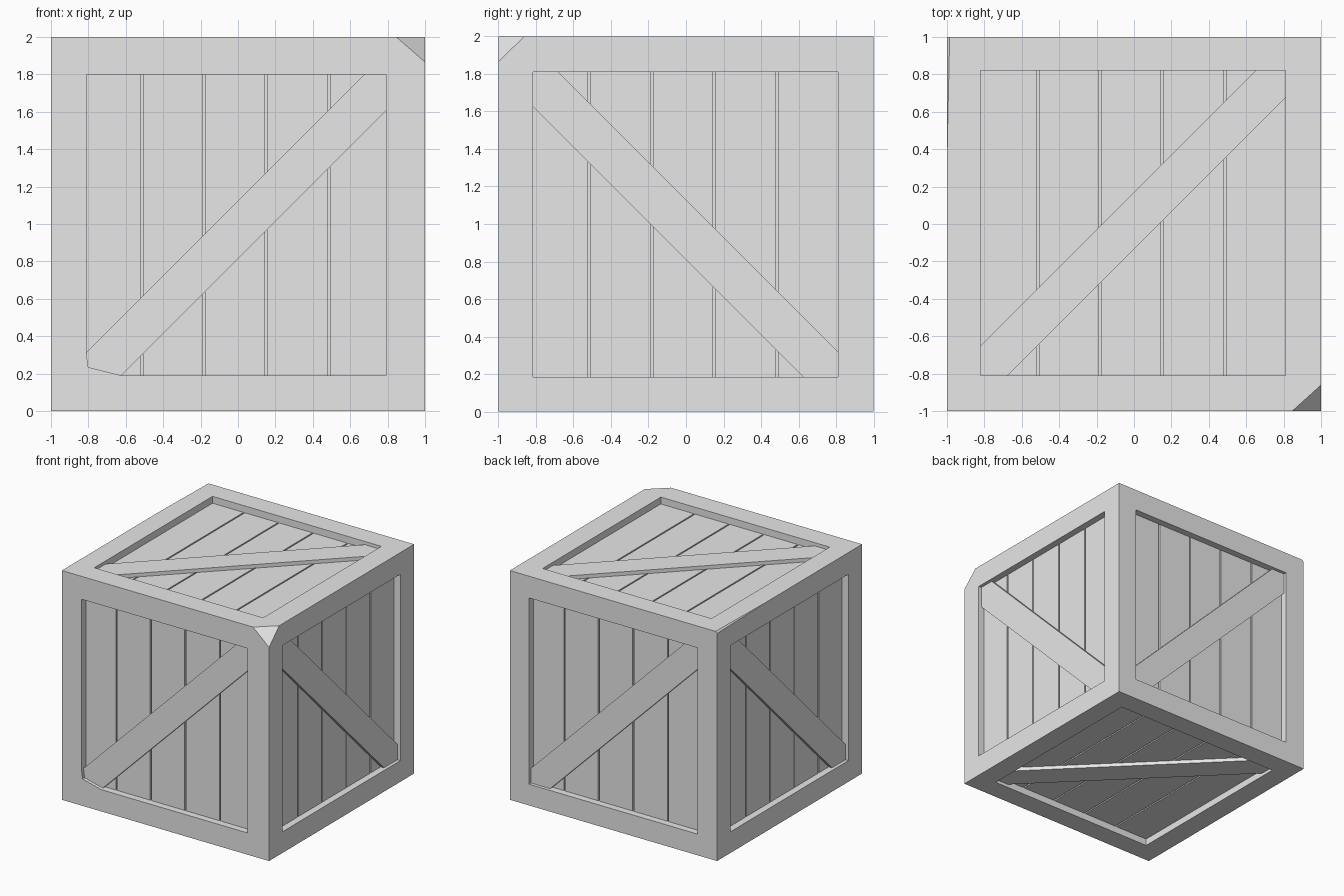
import bpy, bmesh
from mathutils import Matrix, Vector

if "Cube" in bpy.data.objects:
    bpy.data.objects.remove(bpy.data.objects["Cube"], do_unlink=True)

wood = bpy.data.materials.new("grey_wood")
wood.use_nodes = True
grey = (0.8, 0.8, 0.8, 1)
wood.diffuse_color = grey
wood.node_tree.nodes["Principled BSDF"].inputs["Base Color"].default_value = grey

FLOOR, PLANK, BRACE = 0.915, 0.94, 0.972   # distances from the crate centre
SEAMS = (-0.515, -0.183, 0.15, 0.485)
GAP = 0.006
X, Y, Z = Vector((1, 0, 0)), Vector((0, 1, 0)), Vector((0, 0, 1))

# name: (right axis, up axis, opening u0 u1 v0 v1, brace slope, brace band)
SIDES = {
    "front":  (X, Z, (-0.81, 0.79, -0.81, 0.80), 1, (-0.185, 0.125)),
    "left":   (Y, Z, (-0.815, 0.81, -0.815, 0.81), -1, (-0.19, 0.13)),
    "back":   (-X, Z, (-0.815, 0.81, -0.815, 0.81), 1, (-0.185, 0.13)),
    "right":  (-Y, Z, (-0.815, 0.81, -0.815, 0.81), -1, (-0.19, 0.13)),
    "top":    (X, Y, (-0.82, 0.81, -0.81, 0.82), 1, (-0.135, 0.17)),
    "bottom": (-X, Y, (-0.815, 0.815, -0.815, 0.815), 1, (-0.13, 0.18)),
}


def side_matrix(u, v):
    """Columns are the right, up and outward axes of a side."""
    m = Matrix((u, v, u.cross(v))).transposed().to_4x4()
    return Matrix.Translation(Z) @ m


def add_prism(bm, outline, low, high):
    """Extrude a 2D outline between two depths."""
    base = bm.faces.new([bm.verts.new((u, v, low)) for u, v in outline])
    top = bmesh.ops.extrude_face_region(bm, geom=[base])["geom"]
    for e in top:
        if isinstance(e, bmesh.types.BMVert):
            e.co.z = high


def finish(bm, name, matrix=None):
    if matrix:
        bm.transform(matrix)
    bmesh.ops.recalc_face_normals(bm, faces=bm.faces[:])
    mesh = bpy.data.meshes.new(name)
    bm.to_mesh(mesh)
    bm.free()
    mesh.materials.append(wood)
    obj = bpy.data.objects.new(name, mesh)
    bpy.context.collection.objects.link(obj)
    return obj


# Frame: a cube with each face inset and pushed in to form the panel recess
bm = bmesh.new()
bmesh.ops.create_cube(bm, size=2, matrix=Matrix.Translation(Z))
bm.normal_update()
sides = list(bm.faces)
for face in sides:
    normal = face.normal.copy()
    u, v, opening = next(s[:3] for s in SIDES.values()
                         if s[0].cross(s[1]).dot(normal) > 0.9)
    bmesh.ops.inset_individual(bm, faces=[face], thickness=0.19)
    m = side_matrix(u, v)
    for vert in face.verts:
        p = m.inverted() @ vert.co
        p.x = opening[1] if p.x > 0 else opening[0]
        p.y = opening[3] if p.y > 0 else opening[2]
        vert.co = m @ p
    moved = bmesh.ops.extrude_discrete_faces(bm, faces=[face])["faces"][0]
    for vert in moved.verts:
        vert.co -= normal * (1 - FLOOR)

# Worn corner and worn upper edge, sliced off the frame
WEAR = [((0.845, -1, 2), (1, -0.86, 2), (1, -1, 1.865)),
        ((-1, 0.32, 2), (-0.985, 1, 2), (-1, 1, 1.985))]
for a, b, c in WEAR:
    a, b, c = Vector(a), Vector(b), Vector(c)
    n = (b - a).cross(c - a).normalized()
    if n.dot(a - Z) < 0:
        n = -n
    cut = bmesh.ops.bisect_plane(bm, geom=bm.verts[:] + bm.edges[:] + bm.faces[:],
                                 plane_co=a, plane_no=n, clear_outer=True)
    rim = [e for e in cut["geom_cut"] if isinstance(e, bmesh.types.BMEdge)]
    bmesh.ops.holes_fill(bm, edges=rim)
finish(bm, "frame")

for name, (u, v, (u0, u1, v0, v1), slope, (a, b)) in SIDES.items():
    m = side_matrix(u, v)

    # Planks, with narrow seams between them
    bm = bmesh.new()
    lefts = [u0] + [s + GAP for s in SEAMS]
    rights = [s - GAP for s in SEAMS] + [u1]
    for l, r in zip(lefts, rights):
        add_prism(bm, [(l, v0), (r, v0), (r, v1), (l, v1)], FLOOR, PLANK)
    finish(bm, name + "_planks", m)

    # Diagonal brace, trimmed to the corners of the opening
    bm = bmesh.new()
    s0, s1 = (u0, u1) if slope > 0 else (-u1, -u0)
    outline = [(s0, v0), (v0 - a, v0), (s1, s1 + a),
               (s1, v1), (v1 - b, v1), (s0, s0 + b)]
    add_prism(bm, [(p * slope, q) for p, q in outline], PLANK, BRACE)
    finish(bm, name + "_brace", m)

# Splintered inner corner of the front frame
bm = bmesh.new()
add_prism(bm, [(-0.81, -0.81), (-0.62, -0.81), (-0.80, -0.765), (-0.81, -0.69)],
          BRACE, 1)
finish(bm, "front_corner_splinter", side_matrix(X, Z))
